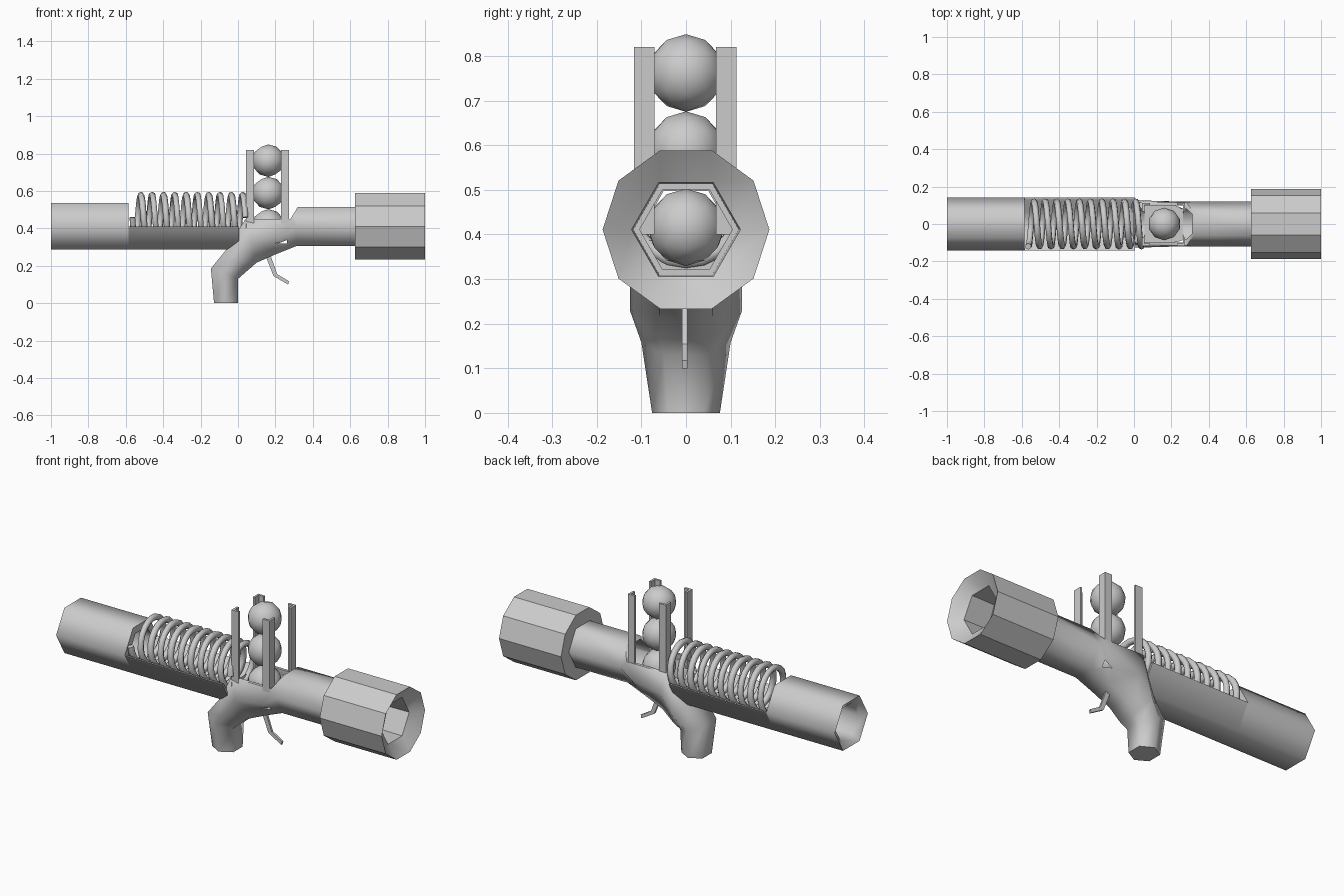
import bpy, bmesh
from math import sin, cos, pi, tau, radians

old = bpy.data.objects.get("Cube")
if old:
    bpy.data.objects.remove(old, do_unlink=True)

AXIS_Z = 0.411

grey = bpy.data.materials.new("light_grey")
grey.use_nodes = True
colour = (0.6, 0.6, 0.6, 1)
grey.diffuse_color = colour
grey.node_tree.nodes["Principled BSDF"].inputs["Base Color"].default_value = colour


def smooth(ob, angle):
    bpy.ops.object.select_all(action='DESELECT')
    ob.select_set(True)
    bpy.context.view_layer.objects.active = ob
    bpy.ops.object.shade_smooth_by_angle(angle=radians(angle))


def make(name, bm, angle=None):
    bmesh.ops.recalc_face_normals(bm, faces=bm.faces)
    mesh = bpy.data.meshes.new(name)
    bm.to_mesh(mesh)
    bm.free()
    ob = bpy.data.objects.new(name, mesh)
    bpy.context.collection.objects.link(ob)
    mesh.materials.append(grey)
    if angle:
        smooth(ob, angle)
    return ob


def loft(name, rings, closed=False, angle=None):
    """Skin a row of rings; capped at both ends, or closed back to the start."""
    bm = bmesh.new()
    loops = [[bm.verts.new(p) for p in ring] for ring in rings]
    pairs = list(zip(loops, loops[1:]))
    if closed:
        pairs.append((loops[-1], loops[0]))
    else:
        bm.faces.new(loops[0])
        bm.faces.new(loops[-1])
    for a, b in pairs:
        n, m = len(a), len(b)
        if n == m:
            for i in range(n):
                k = (i + 1) % n
                bm.faces.new((a[i], a[k], b[k], b[i]))
            continue
        # rings with different side counts are zipped with triangles
        i = j = 0
        while i < n or j < m:
            if j >= m or (i < n and (i + 1) / n <= (j + 1) / m):
                bm.faces.new((a[i], a[(i + 1) % n], b[j % m]))
                i += 1
            else:
                bm.faces.new((a[i % n], b[(j + 1) % m], b[j]))
                j += 1
    return make(name, bm, angle)


def ring(x, radius, sides=6, start=0, count=None):
    """Regular polygon around the barrel axis, with a corner on +y."""
    return [(x, radius * cos(tau * i / sides), AXIS_Z + radius * sin(tau * i / sides))
            for i in range(start, start + (count or sides))]


def box(name, x, y, z):
    return loft(name, [[(x[0], y[0], h), (x[1], y[0], h), (x[1], y[1], h), (x[0], y[1], h)]
                       for h in z])


def cut(ob, cutter):
    mod = ob.modifiers.new("cut", 'BOOLEAN')
    mod.operation = 'DIFFERENCE'
    mod.solver = 'EXACT'
    mod.object = cutter
    bpy.context.view_layer.objects.active = ob
    bpy.ops.object.modifier_apply(modifier=mod.name)
    bpy.data.objects.remove(cutter, do_unlink=True)


# Muzzle: ten-sided sleeve with a flared six-sided mouth
loft("muzzle", [ring(0.625, 0.187, 10), ring(1.0, 0.187, 10),
                ring(0.95, 0.122), ring(0.625, 0.118)], closed=True, angle=33)

# Rear tube and the open trough in front of it
loft("rear_tube", [ring(-0.585, 0.143), ring(-1.0, 0.143),
                   ring(-0.97, 0.1), ring(-0.585, 0.1)], closed=True, angle=65)
loft("spring_trough", [ring(x, 0.143, 6, 3, 4) + ring(x, 0.131, 6, 3, 4)[::-1]
                       for x in (-0.585, 0.005)], angle=65)

# Body: one six-sided skin from barrel through receiver to grip
# top x, top z, bottom x, bottom z, top / middle / bottom half widths
sections = [
    (0.63, 0.515, 0.63, 0.305, 0.06, 0.12, 0.06),
    (0.32, 0.515, 0.31, 0.305, 0.06, 0.12, 0.06),
    (0.28, 0.45, 0.21, 0.265, 0.116, 0.12, 0.06),
    (0.04, 0.45, 0.1, 0.217, 0.116, 0.125, 0.06),
    (-0.06, 0.29, 0.04, 0.165, 0.07, 0.125, 0.06),
    (-0.145, 0.185, 0.0, 0.13, 0.055, 0.1, 0.05),
    (-0.128, 0.0, 0.0, 0.0, 0.04, 0.076, 0.04),
]
rings = []
for tx, tz, bx, bz, wt, wm, wb in sections:
    mx, mz = (tx + bx) / 2, (tz + bz) / 2
    rings.append([(tx, wt, tz), (mx, wm, mz), (bx, wb, bz),
                  (bx, -wb, bz), (mx, -wm, mz), (tx, -wt, tz)])
body = loft("body_and_grip", rings)
cut(body, box("chamber_cutter", (0.055, 0.262), (-0.1, 0.1), (0.32, 0.7)))
cut(body, loft("bore_cutter", [ring(0.0, 0.104), ring(0.7, 0.104)]))
smooth(body, 65)

# Feed rack: four angle posts around a stack of balls
THICK = 0.012
for sx, end in ((-1, "rear"), (1, "front")):
    for sy, side in ((-1, "right"), (1, "left")):
        cx, cy = 0.158 + sx * 0.115, -0.002 + sy * 0.115
        ell = [(0, 0), (0.042, 0), (0.042, THICK), (THICK, THICK), (THICK, 0.046), (0, 0.046)]
        loft(f"{end}_{side}_post", [[(cx - sx * u, cy - sy * v, z) for u, v in ell]
                                    for z in (0.4, 0.82)])

for i, name in enumerate(("lower_ball", "middle_ball", "upper_ball")):
    bm = bmesh.new()
    bmesh.ops.create_icosphere(bm, subdivisions=2, radius=0.087)
    bmesh.ops.translate(bm, verts=bm.verts, vec=(0.162, 0, 0.416 + 0.173 * i))
    make(name, bm, 65)

# Spring: round wire wound along the trough
TURNS, STEPS, PITCH = 10, 20, 0.0605
curve = bpy.data.curves.new("spring", 'CURVE')
curve.dimensions = '3D'
curve.bevel_depth = 0.017
curve.bevel_resolution = 1
curve.use_fill_caps = True
line = curve.splines.new('POLY')
line.points.add(TURNS * STEPS)
for i, point in enumerate(line.points):
    t = i / STEPS
    a = pi + tau * t
    point.co = (-0.565 + PITCH * t, 0.12 * cos(a), 0.459 + 0.12 * sin(a), 1)
spring = bpy.data.objects.new("spring", curve)
bpy.context.collection.objects.link(spring)
curve.materials.append(grey)
bpy.ops.object.select_all(action='DESELECT')
spring.select_set(True)
bpy.context.view_layer.objects.active = spring
bpy.ops.object.convert(target='MESH')
smooth(bpy.context.view_layer.objects.active, 65)

# Trigger: thin bent strip
strip = [(0.145, 0.26), (0.19, 0.145), (0.268, 0.1), (0.272, 0.118), (0.21, 0.155), (0.172, 0.26)]
loft("trigger", [[(x, y, z) for x, z in strip] for y in (-0.009, 0.003)])
